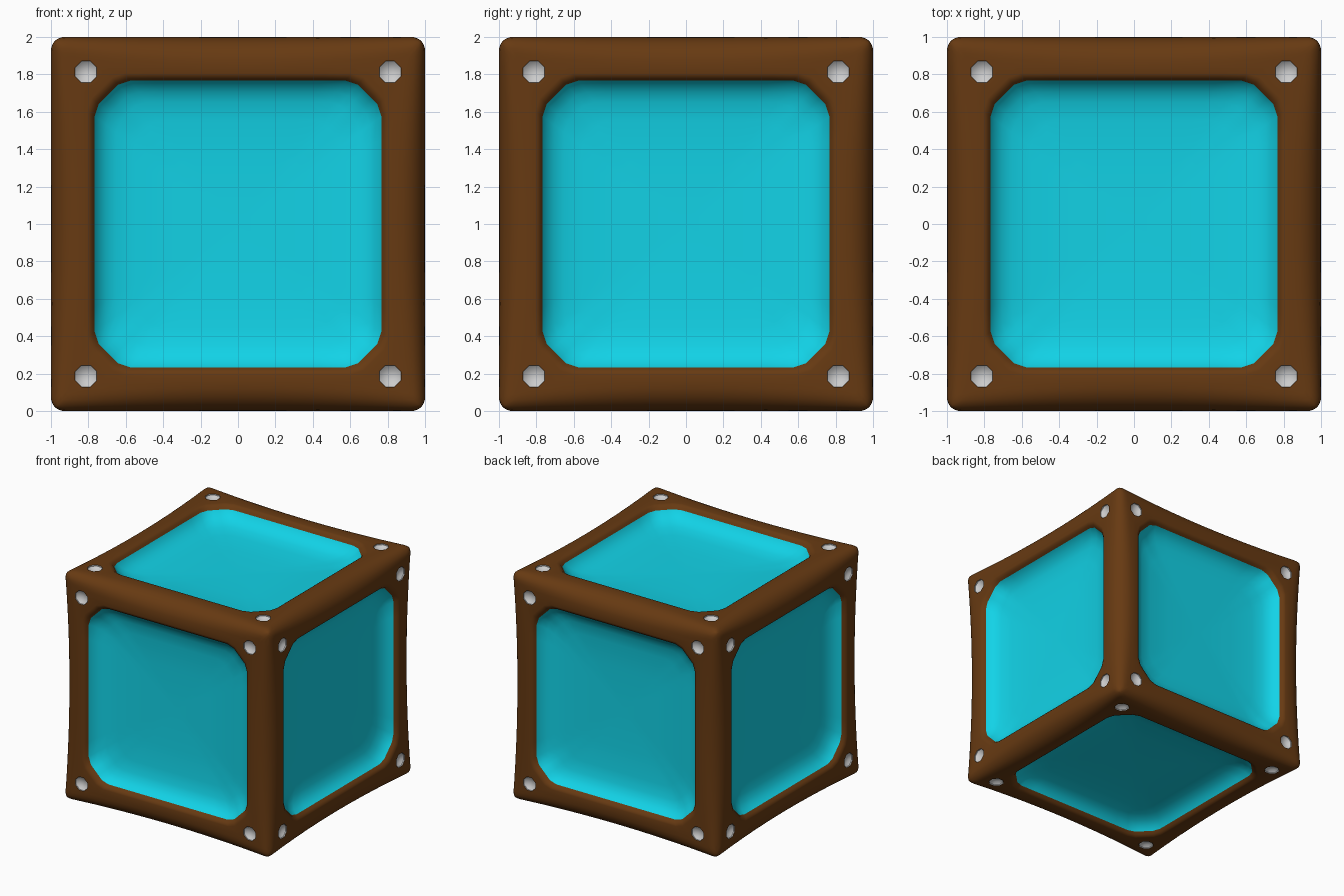
import bpy, bmesh, math
from mathutils import Vector

if "Cube" in bpy.data.objects:
    bpy.data.objects.remove(bpy.data.objects["Cube"])


def material(name, rgb):
    m = bpy.data.materials.new(name)
    m.diffuse_color = (*rgb, 1)
    m.use_nodes = True
    m.node_tree.nodes["Principled BSDF"].inputs["Base Color"].default_value = m.diffuse_color
    return m


BROWN = material("brown_frame", (0.135, 0.042, 0.006))
CYAN = material("cyan_panel", (0.006, 0.65, 0.8))
GREY = material("grey_rivet", (0.8, 0.8, 0.8))


def place(axis, sign, u, v, h):
    """Point (u, v) at height h on one of the six cube faces."""
    p = Vector((0, 0, 0))
    p[axis] = sign * h
    p[(axis + 1) % 3] = u
    p[(axis + 2) % 3] = v
    return p


def round_off(p):
    """Round cube edges: soft in the middle of an edge, tighter at corners."""
    r = 0.15 - 0.09 * min(abs(c) for c in p) ** 2
    q = Vector([max(r - 1, min(1 - r, c)) for c in p])
    d = p - q
    return q + d.normalized() * r if d.length > 1e-6 else p


def opening(x, y):
    """Project a point of the unit square onto the clipped-corner opening."""
    hi, lo = max(abs(x), abs(y)), min(abs(x), abs(y))
    k = min(0.767 / hi, 1.386 / (hi + lo), 0.953 / (hi + 0.323 * lo))
    return x * k, y * k


def make_object(name, bm, mats):
    bmesh.ops.remove_doubles(bm, verts=bm.verts, dist=1e-4)
    bmesh.ops.recalc_face_normals(bm, faces=bm.faces)
    bmesh.ops.translate(bm, verts=bm.verts, vec=(0, 0, 1))
    me = bpy.data.meshes.new(name)
    bm.to_mesh(me)
    bm.free()
    for m in mats:
        me.materials.append(m)
    ob = bpy.data.objects.new(name, me)
    bpy.context.collection.objects.link(ob)
    return ob


def skin(bm, rings, mats):
    """Join successive rings with quads, one material index per band."""
    rings = [[bm.verts.new(p) for p in ring] for ring in rings]
    n = len(rings[0])
    for a, b, m in zip(rings, rings[1:], mats):
        for i in range(n):
            j = (i + 1) % n
            bm.faces.new((a[i], a[j], b[j], b[i])).material_index = m
    return rings


def fan(bm, ring, tip, mat):
    c = bm.verts.new(tip)
    for i in range(len(ring)):
        bm.faces.new((ring[i], ring[(i + 1) % len(ring)], c)).material_index = mat


FACES = [(axis, sign) for axis in range(3) for sign in (-1, 1)]

# Perimeter of the unit square, denser toward the corners
half = [0.2, 0.4, 0.58, 0.75, 0.86, 0.94, 0.97]
steps = [-1] + [-s for s in reversed(half)] + [0] + half
square = []
for q in range(4):
    for s in steps:
        x, y = s, -1
        for _ in range(q):
            x, y = -y, x
        square.append((x, y))

# Body: rounded frame rolling into a dished panel on each face
FRAME = [1, 0.98, 0.96, 0.94, 0.91, 0.88, 0.845]
LIP = [(1.05, 1.0), (1.035, 0.997), (1.015, 0.986), (1.0, 0.965)]
DISH = [(0.97, 0.932), (0.92, 0.902), (0.85, 0.88), (0.72, 0.865), (0.45, 0.856)]
bm = bmesh.new()
for axis, sign in FACES:
    rings = [[round_off(place(axis, sign, x * k, y * k, 1)) for x, y in square]
             for k in FRAME]
    for k, h in LIP + DISH:
        rings.append([place(axis, sign, u * k, v * k, h)
                      for u, v in (opening(x, y) for x, y in square)])
    mats = [0] * (len(FRAME) + len(LIP) - 1) + [1] * len(DISH)
    verts = skin(bm, rings, mats)
    fan(bm, verts[-1], place(axis, sign, 0, 0, 0.85), 1)
body = make_object("framed_cube", bm, [BROWN, CYAN])

# Rivets: shallow eight-sided sockets near the corners of every face
bm = bmesh.new()
for axis, sign in FACES:
    for cu in (-0.813, 0.813):
        for cv in (-0.813, 0.813):
            rings = []
            for r, h in ((0.062, 1.05), (0.062, 0.99), (0.042, 0.972)):
                rings.append([place(axis, sign,
                                    cu + r * math.cos((i + 0.5) * math.pi / 4),
                                    cv + r * math.sin((i + 0.5) * math.pi / 4), h)
                              for i in range(8)])
            verts = skin(bm, rings, [0, 0])
            fan(bm, verts[-1], place(axis, sign, cu, cv, 0.964), 0)
            bm.faces.new(verts[0])
cutter = make_object("rivet_cutter", bm, [GREY])
cutter.hide_render = True

mod = body.modifiers.new("rivet_sockets", 'BOOLEAN')
mod.operation = 'DIFFERENCE'
mod.solver = 'EXACT'
mod.material_mode = 'TRANSFER'
mod.object = cutter

bpy.context.view_layer.objects.active = body
body.select_set(True)
bpy.ops.object.modifier_apply(modifier=mod.name)
bpy.data.objects.remove(cutter)
bpy.ops.object.shade_smooth_by_angle(angle=math.radians(40))
